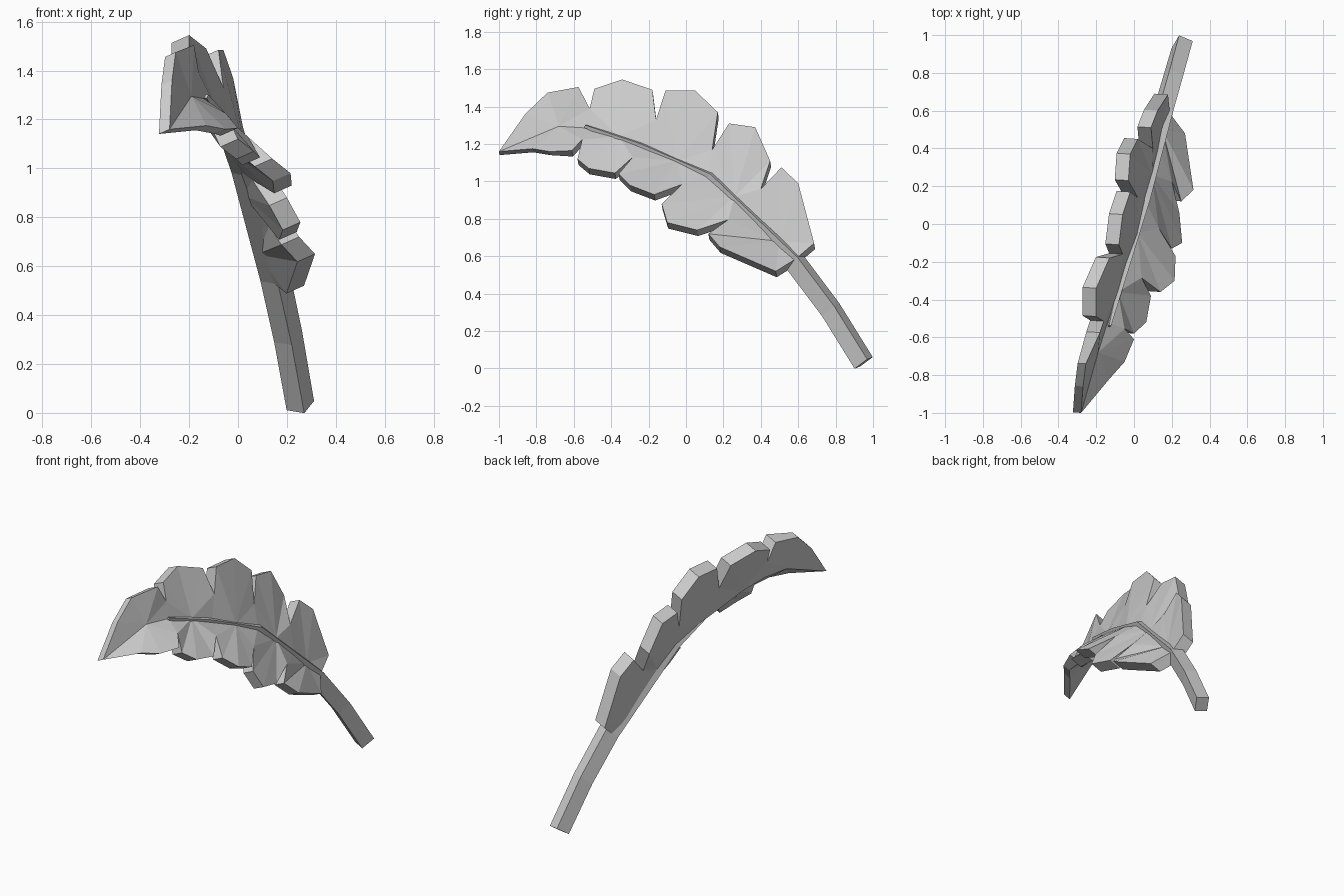
import bpy
import bmesh
from mathutils import Vector

default_cube = bpy.data.objects.get("Cube")
if default_cube:
    bpy.data.objects.remove(default_cube, do_unlink=True)

grey = bpy.data.materials.new("plain_grey")
grey.use_nodes = True
grey.diffuse_color = (0.6, 0.6, 0.6, 1)
grey.node_tree.nodes["Principled BSDF"].inputs["Base Color"].default_value = grey.diffuse_color


def finish(bm, name):
    """Turn a bmesh into a flat shaded grey object."""
    bmesh.ops.recalc_face_normals(bm, faces=bm.faces[:])
    mesh = bpy.data.meshes.new(name)
    bm.to_mesh(mesh)
    bm.free()
    mesh.materials.append(grey)
    obj = bpy.data.objects.new(name, mesh)
    bpy.context.collection.objects.link(obj)
    return obj


# Fold line from leaf base to tip: notch root, lobe hub, notch root, ...
fold = [(.19, .585, .585), (.15, .5, .68), (.13, .4, .78), (.095, .26, .92),
        (.06, .12, 1.035), (.02, -.05, 1.11), (-.04, -.21, 1.18),
        (-.085, -.36, 1.24), (-.14, -.52, 1.285), (-.19, -.68, 1.295),
        (-.28, -1, 1.16)]

# Lobe rims from base to tip, and the notches between neighbouring lobes
upper_lobes = [
    [(.18, .685, .67), (.125, .6, .99), (.09, .51, 1.075)],
    [(.02, .45, 1.11), (-.02, .37, 1.29), (-.03, .23, 1.31)],
    [(-.02, .17, 1.37), (-.06, .05, 1.485), (-.08, -.11, 1.485)],
    [(-.13, -.18, 1.49), (-.2, -.34, 1.545), (-.2, -.49, 1.495)],
    [(-.18, -.575, 1.505), (-.255, -.74, 1.475), (-.27, -.86, 1.36)]]
upper_notches = [(.1, .4, .96), (.02, .14, 1.17), (-.06, -.16, 1.33), (-.16, -.515, 1.39)]

lower_lobes = [
    [(.27, .48, .52), (.315, .18, .65), (.25, .12, .72)],
    [(.24, .06, .74), (.255, -.1, .78), (.2, -.13, .88)],
    [(.22, -.17, .93), (.215, -.3, .98), (.14, -.36, 1.04)],
    [(.09, -.38, 1.045), (.065, -.52, 1.07), (0, -.58, 1.12)],
    [(0, -.61, 1.165), (-.05, -.73, 1.16), (-.13, -.82, 1.175)]]
lower_notches = [(.2, .225, .795), (.13, -.02, .985), (.04, -.285, 1.13), (-.05, -.555, 1.225)]


def add_half(bm, spine, lobes, notches):
    """Fan each lobe out from its hub on the fold line."""
    gaps = [spine[0]] + [bm.verts.new(p) for p in notches] + [spine[-1]]
    for i, lobe in enumerate(lobes):
        root, hub, next_root = spine[2 * i:2 * i + 3]
        ring = [root, gaps[i]] + [bm.verts.new(p) for p in lobe] + [gaps[i + 1], next_root]
        for a, b in zip(ring, ring[1:]):
            if a != b:
                bm.faces.new((hub, a, b))


# Leaf blade: two folded halves, thickened toward the back
bm = bmesh.new()
spine = [bm.verts.new(p) for p in fold]
add_half(bm, spine, upper_lobes, upper_notches)
add_half(bm, spine, lower_lobes, lower_notches)
result = bmesh.ops.extrude_face_region(bm, geom=bm.faces[:], use_keep_orig=True)
for item in result["geom"]:
    if isinstance(item, bmesh.types.BMVert):
        thin = 0.6 if item.co.y < -0.7 else 1
        item.co += Vector((-.072, .005, -.032)) * thin
finish(bm, "leaf_blade")

# Stem and midrib: one square tube that tapers along the fold
path = [((.255, .95, .03), 1), ((.205, .775, .312), 1), ((.15, .585, .565), 1),
        ((.03, .12, 1.01), .95), ((-.06, -.25, 1.185), .5), ((-.13, -.54, 1.295), .15)]
across = Vector((.072, -.03, -.012))
base_depth = Vector((.04, .067, .05))
top_depth = Vector((.05, .04, .09))
bm = bmesh.new()
rings = []
for i, (centre, size) in enumerate(path):
    depth = base_depth.lerp(top_depth, i / (len(path) - 1))
    corners = [(-1, -1), (1, -1), (1, 1), (-1, 1)]
    rings.append([bm.verts.new(Vector(centre) + (across * a + depth * d) * size / 2)
                  for a, d in corners])
for low, high in zip(rings, rings[1:]):
    for k in range(4):
        n = (k + 1) % 4
        bm.faces.new((low[k], low[n], high[n], high[k]))
bm.faces.new(rings[0])
bm.faces.new(rings[-1])
finish(bm, "stem")
